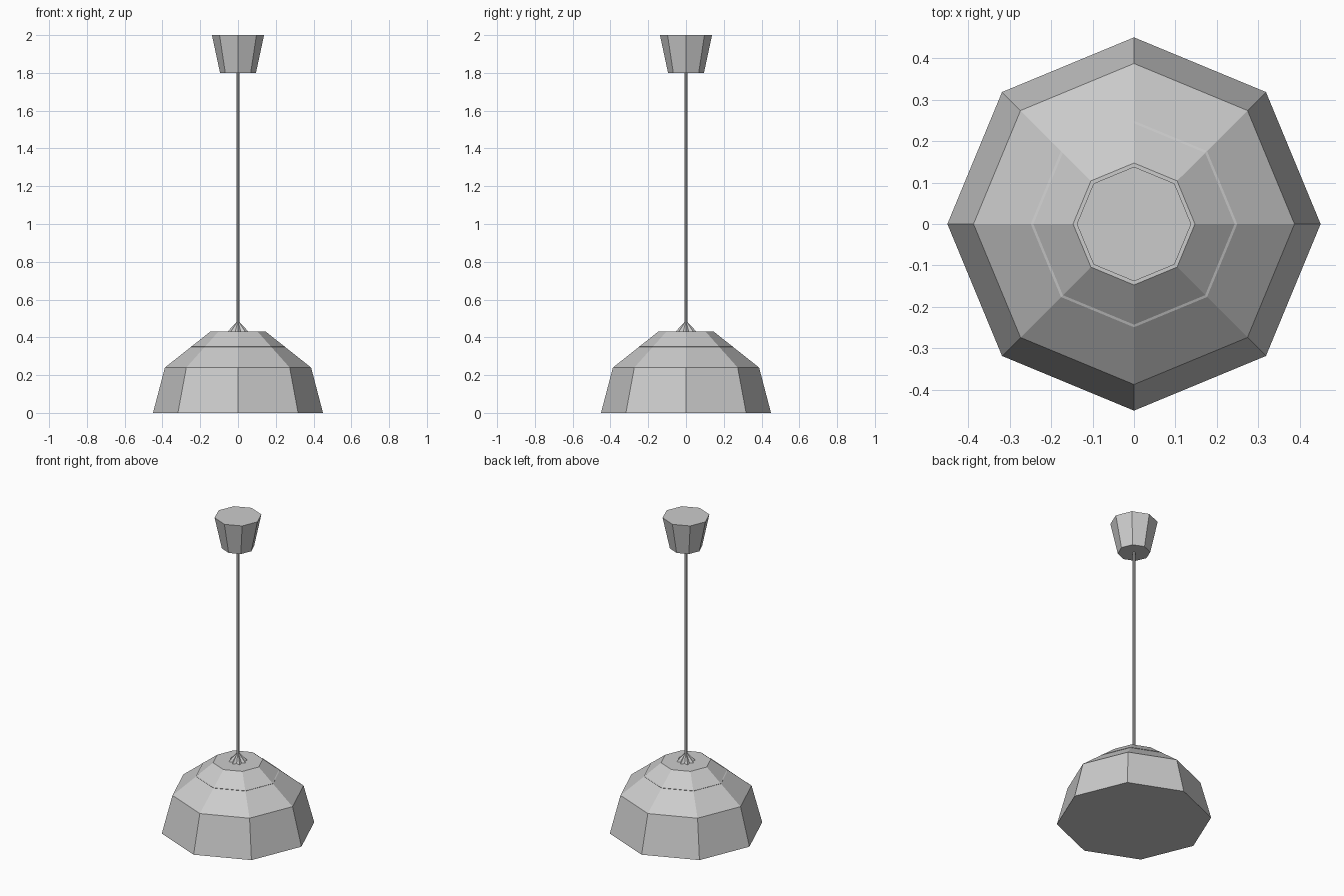
import bpy
import bmesh
from math import cos, sin, tau

if "Cube" in bpy.data.objects:
    bpy.data.objects.remove(bpy.data.objects["Cube"], do_unlink=True)

grey = bpy.data.materials.new("light grey")
grey.use_nodes = True
colour = (0.6, 0.6, 0.6, 1)
grey.diffuse_color = colour
grey.node_tree.nodes["Principled BSDF"].inputs["Base Color"].default_value = colour


def lathe(name, profile, sides=8, star=1.0):
    """Closed faceted solid from (radius, z) rings, bottom to top."""
    bm = bmesh.new()
    rings = []
    for r, z in profile:
        if r == 0:
            rings.append([bm.verts.new((0, 0, z))] * sides)
            continue
        ring = []
        for i in range(sides):
            k = r * (star if i % 2 else 1)
            a = tau * i / sides
            ring.append(bm.verts.new((k * cos(a), k * sin(a), z)))
        rings.append(ring)
    for low, high in zip(rings, rings[1:]):
        for i in range(sides):
            j = (i + 1) % sides
            corners = dict.fromkeys((low[i], low[j], high[j], high[i]))
            bm.faces.new(list(corners))
    for ring in (rings[0], rings[-1]):
        if len(set(ring)) > 1:
            bm.faces.new(ring)
    bmesh.ops.recalc_face_normals(bm, faces=bm.faces)
    mesh = bpy.data.meshes.new(name)
    bm.to_mesh(mesh)
    bm.free()
    mesh.materials.append(grey)
    obj = bpy.data.objects.new(name, mesh)
    bpy.context.collection.objects.link(obj)
    return obj


# Faceted dome shade with a closed underside
lathe("lamp_shade", [(0.45, 0), (0.387, 0.24), (0.147, 0.43)])

# Bulb inside the shade, its widest corners just breaking the surface
lathe("bulb", [(0, 0.1), (0.17, 0.16), (0.249, 0.352), (0.06, 0.42)])

# Pointed socket tip above the shade
lathe("socket_tip", [(0.06, 0.425), (0.0, 0.49)], sides=16, star=0.7)

# Hanging cord and ceiling mount
lathe("cord", [(0.009, 0.42), (0.009, 1.81)])
lathe("ceiling_mount", [(0.095, 1.8), (0.138, 2.0)])
